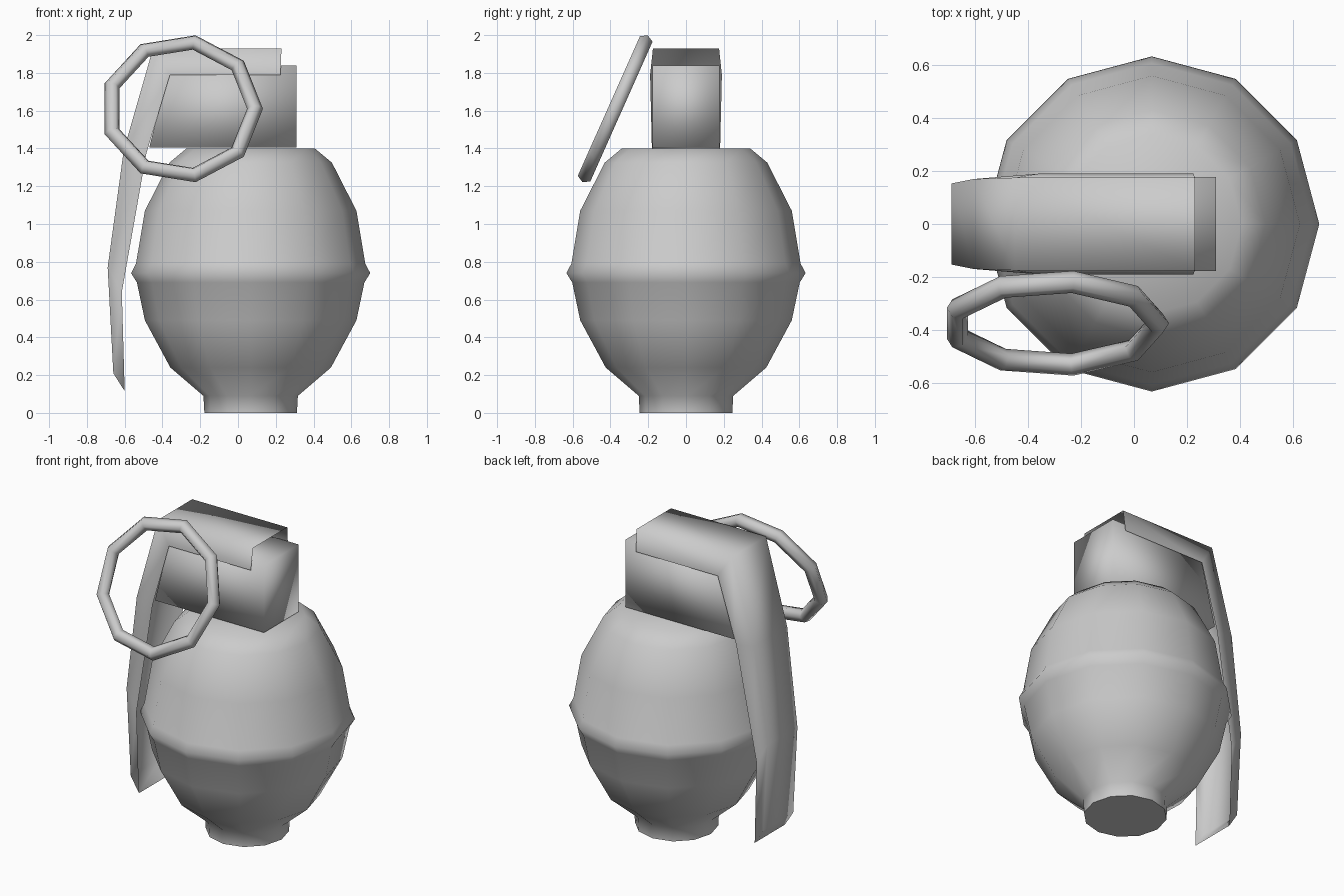
import bpy, math

if "Cube" in bpy.data.objects:
    bpy.data.objects.remove(bpy.data.objects["Cube"])


def make_mesh(name, verts, faces, angle):
    mesh = bpy.data.meshes.new(name)
    mesh.from_pydata(verts, [], faces)
    obj = bpy.data.objects.new(name, mesh)
    bpy.context.collection.objects.link(obj)
    smooth(obj, angle)
    return obj


def smooth(obj, angle):
    bpy.ops.object.select_all(action='DESELECT')
    obj.select_set(True)
    bpy.context.view_layer.objects.active = obj
    bpy.ops.object.shade_smooth_by_angle(angle=math.radians(angle))


# Egg-shaped body: 12-sided lathe with a raised belt and a small foot
profile = [(0.245, 0), (0.25, 0.09), (0.425, 0.24), (0.56, 0.49), (0.602, 0.69),
           (0.633, 0.74), (0.607, 0.79), (0.56, 1.07), (0.43, 1.325), (0.34, 1.40)]
N = 12
verts = [(0.067 + r * math.cos(i * math.tau / N), r * math.sin(i * math.tau / N), z)
         for r, z in profile for i in range(N)]
faces = [(k * N + i, k * N + (i + 1) % N, (k + 1) * N + (i + 1) % N, (k + 1) * N + i)
         for k in range(len(profile) - 1) for i in range(N)]
faces += [tuple(reversed(range(N))), tuple(range(len(verts) - N, len(verts)))]
make_mesh("body", verts, faces, 60)

# Fuze block: side outline extruded across y
outline = [(-0.47, 1.405), (0.31, 1.405), (0.31, 1.84), (-0.36, 1.84)]
verts = [(x, y, z) for y in (-0.177, 0.177) for x, z in outline]
faces = [(0, 1, 2, 3), (7, 6, 5, 4)]
faces += [(i, i + 4, (i + 1) % 4 + 4, (i + 1) % 4) for i in range(4)]
make_mesh("fuze_block", verts, faces, 95)

# Safety lever: folded sheet channel, (web x, z, half width, flange edge x, z, half width)
stations = [(0.23, 1.93, 0.175, 0.225, 1.79, 0.19),
            (-0.45, 1.93, 0.175, -0.36, 1.79, 0.19),
            (-0.605, 1.39, 0.17, -0.485, 1.375, 0.18),
            (-0.69, 0.77, 0.153, -0.615, 0.64, 0.158),
            (-0.66, 0.21, 0.153, -0.60, 0.115, 0.155)]
verts = []
for wx, wz, w, fx, fz, f in stations:
    verts += [(fx, -f, fz), (wx, -w, wz), (wx, w, wz), (fx, f, fz)]
faces = [(4 * k + j, 4 * k + j + 1, 4 * k + j + 5, 4 * k + j + 4)
         for k in range(len(stations) - 1) for j in range(3)]
faces.append((16, 17, 18, 19))
make_mesh("safety_lever", verts, faces, 95)

# Pull ring: 9-sided tilted torus
bpy.ops.mesh.primitive_torus_add(major_segments=9, minor_segments=6,
                                 major_radius=0.39, minor_radius=0.042,
                                 location=(-0.30, -0.375, 1.61),
                                 rotation=(math.radians(66), 0, 0))
ring = bpy.context.object
ring.name = "pull_ring"
smooth(ring, 65)
